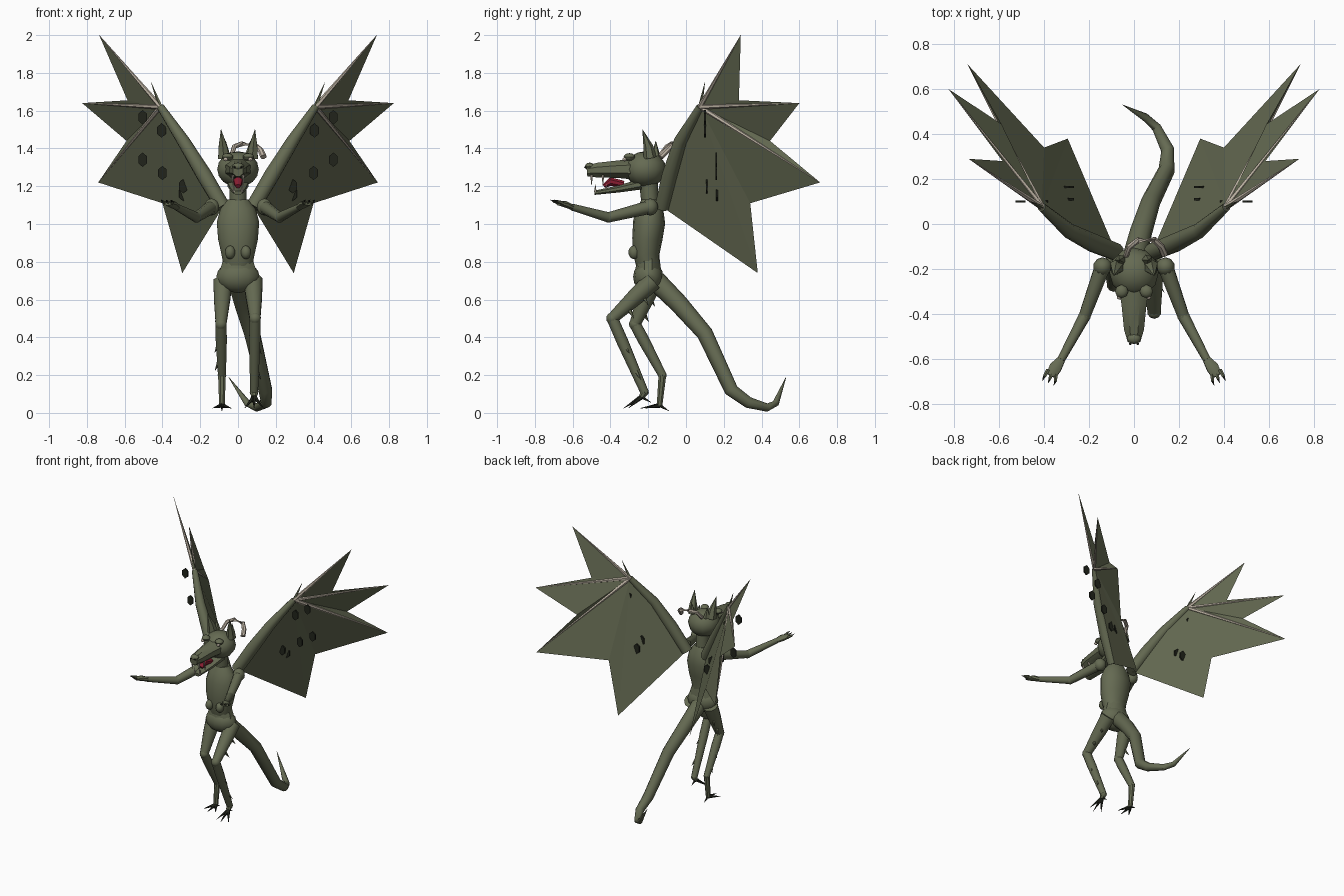
import bpy, bmesh, math
from mathutils import Vector, Matrix

if "Cube" in bpy.data.objects:
    bpy.data.objects.remove(bpy.data.objects["Cube"])


def material(name, rgb):
    m = bpy.data.materials.new(name)
    m.use_nodes = True
    m.diffuse_color = (*rgb, 1)
    m.node_tree.nodes["Principled BSDF"].inputs["Base Color"].default_value = (*rgb, 1)
    return m


SKIN = material("olive skin", (.13, .145, .085))
BONE = material("pale bone", (.5, .44, .36))
DARK = material("dark claw", (.015, .017, .011))
RED = material("red tongue", (.25, .012, .03))


def finish(name, bm, mat, smooth=True):
    me = bpy.data.meshes.new(name)
    bmesh.ops.recalc_face_normals(bm, faces=bm.faces)
    bm.to_mesh(me)
    bm.free()
    me.materials.append(mat)
    ob = bpy.data.objects.new(name, me)
    bpy.context.collection.objects.link(ob)
    if smooth:
        bpy.ops.object.select_all(action='DESELECT')
        ob.select_set(True)
        bpy.context.view_layer.objects.active = ob
        bpy.ops.object.shade_smooth_by_angle(angle=math.radians(40))
    return ob


def tube(name, pts, radii, mat=SKIN, sides=10):
    """Skin rings along a path; a radius may be a (width, depth) pair."""
    bm = bmesh.new()
    pts = [Vector(p) for p in pts]
    rings = []
    for i, p in enumerate(pts):
        t = (pts[min(i + 1, len(pts) - 1)] - pts[max(i - 1, 0)]).normalized()
        side = (Vector((1, 0, 0)) - t * t.x).normalized()
        other = t.cross(side)
        r = radii[i]
        a, b = r if isinstance(r, tuple) else (r, r)
        angles = [math.tau * (k + .5) / sides for k in range(sides)]
        rings.append([bm.verts.new(p + side * a * math.cos(w) + other * b * math.sin(w)) for w in angles])
    for lo, hi in zip(rings, rings[1:]):
        for k in range(sides):
            n = (k + 1) % sides
            bm.faces.new((lo[k], lo[n], hi[n], hi[k]))
    bm.faces.new(rings[0])
    bm.faces.new(rings[-1])
    return finish(name, bm, mat)


def ball(name, loc, size, mat=SKIN, u=12, v=8):
    bm = bmesh.new()
    m = Matrix.Translation(loc) @ Matrix.Diagonal((*size, 1))
    bmesh.ops.create_uvsphere(bm, u_segments=u, v_segments=v, radius=1, matrix=m)
    return finish(name, bm, mat)


def spike(name, a, b, r, mat=DARK, sides=5):
    return tube(name, [a, b], [r, .0008], mat, sides)


# Trunk
tube("torso", [(0, -.2, .77), (0, -.21, .84), (0, -.205, .92), (0, -.195, 1.01), (0, -.19, 1.08), (0, -.19, 1.13)],
     [(.075, .06), (.09, .07), (.108, .08), (.115, .085), (.095, .07), (.055, .045)], sides=14)
ball("pelvis", (0, -.2, .72), (.115, .08, .085))
tube("waist", [(0, -.2, .74), (0, -.2, .82)], [(.105, .07), (.08, .06)])
tube("neck", [(0, -.19, 1.1), (0, -.2, 1.24)], [.045, .05])

# Head
ball("skull", (0, -.215, 1.29), (.11, .11, .095))
tube("snout", [(0, -.27, 1.29), (0, -.36, 1.29), (0, -.47, 1.285), (0, -.525, 1.28)],
     [(.075, .06), (.06, .05), (.048, .042), (.03, .03)], sides=8)
ball("nose", (0, -.51, 1.305), (.032, .025, .02), u=8, v=6)
tube("lower_jaw", [(0, -.24, 1.21), (0, -.36, 1.185), (0, -.485, 1.165)],
     [(.06, .03), (.045, .02), (.025, .012)], sides=8)
tube("tongue", [(0, -.33, 1.21), (0, -.4, 1.225), (0, -.435, 1.2)],
     [(.025, .02), (.025, .025), (.015, .012)], RED, 8)
tube("horn", [(-.035, -.14, 1.36), (-.02, -.1, 1.41), (.02, -.072, 1.425), (.09, -.07, 1.415),
              (.12, -.1, 1.39), (.135, -.135, 1.355)], [.012, .013, .014, .015, .016, .017], BONE, 7)

for s, side in ((1, "left"), (-1, "right")):
    def P(x, y, z):
        return Vector((s * x, y, z))

    # Face details
    tube(side + "_ear", [P(.075, -.19, 1.35), P(.08, -.2, 1.41), P(.09, -.23, 1.5)],
         [(.035, .035), (.026, .026), .001], SKIN, 6)
    spike(side + "_ear_tuft", P(.06, -.16, 1.36), P(.065, -.16, 1.44), .025, SKIN)
    ball(side + "_brow", P(.055, -.3, 1.355), (.03, .03, .02), u=8, v=6)
    ball(side + "_eye", P(.065, -.325, 1.342), (.012, .012, .01), BONE, 8, 6)
    ball(side + "_nostril", P(.017, -.533, 1.3), (.006, .006, .006), DARK, 6, 4)
    for y in (-.5, -.44):
        spike(side + "_upper_tooth", P(.028, y, 1.26), P(.028, y, 1.205), .008, BONE)
        spike(side + "_lower_tooth", P(.022, y + .02, 1.17), P(.022, y + .02, 1.21), .007, BONE)
    ball(side + "_belly_lump", P(.042, -.275, .85), (.028, .03, .036), u=10)

    # Arm
    elbow, wrist = P(.22, -.41, 1.035), P(.325, -.605, 1.09)
    ball(side + "_shoulder", P(.14, -.19, 1.09), (.042, .042, .045), u=10)
    tube(side + "_upper_arm", [P(.14, -.19, 1.09), elbow], [.036, .027])
    ball(side + "_elbow", elbow, (.028, .028, .028), u=10)
    tube(side + "_forearm", [elbow, wrist], [.027, .018])
    tube(side + "_palm", [wrist, P(.35, -.64, 1.105), P(.37, -.675, 1.11)],
         [(.02, .016), (.03, .018), (.024, .012)], sides=8)
    for d in (-.025, 0, .025):
        base = P(.365 + d * .7, -.66 + d * .4, 1.11)
        tip = P(.375 + d, -.69 + d * .4, 1.12)
        tube(side + "_finger", [base, tip], [.01, .007], sides=6)
        spike(side + "_finger_claw", tip, tip + P(.007, -.018, .008), .006)

    # Wing
    root, mid, hand = P(.08, -.125, 1.09), P(.29, -.03, 1.44), P(.41, .075, 1.62)
    tips = [P(.735, .29, 2), P(.825, .6, 1.64), P(.74, .71, 1.22), P(.295, .38, .74)]
    notches = [P(.585, .28, 1.655), P(.59, .445, 1.44), P(.4, .34, 1.11)]
    tube(side + "_wing_arm", [root, P(.18, -.085, 1.26), mid, hand], [.04, .042, .034, .02])
    bm = bmesh.new()
    rim = [tips[0], notches[0], tips[1], notches[1], tips[2], notches[2], tips[3], root]
    hub = bm.verts.new(hand)
    vs = [bm.verts.new(p) for p in rim]
    for a, b in zip(vs, vs[1:]):
        bm.faces.new((hub, a, b))
    vm = bm.verts.new(mid)
    bm.faces.new((hub, vs[-1], vm))
    finish(side + "_wing_membrane", bm, SKIN, False)
    for t in tips[:3]:
        spike(side + "_wing_finger", hand, t, .014, BONE, 6)
    spike(side + "_wing_thumb", hand, P(.46, .1, 1.75), .012, SKIN)
    for x, y, z in ((.505, .1, 1.565), (.405, .1, 1.495), (.505, .16, 1.34),
                    (.4, .16, 1.27), (.29, .165, 1.16), (.29, .11, 1.2)):
        tube(side + "_wing_scale", [P(x, y - .005, z), P(x, y + .005, z)], [(.026, .038)] * 2, DARK, 6)

    # Leg: the two sides are caught mid-stride
    if s > 0:
        knee, ankle, toe_y = P(.09, -.39, .5), P(.085, -.22, .11), -.33
    else:
        knee, ankle, toe_y = P(.09, -.27, .47), P(.085, -.125, .2), -.24
    hip = P(.08, -.175, .7)
    foot = Vector((ankle.x, ankle.y - .015, .04 if s < 0 else .085))
    tube(side + "_thigh", [hip, hip.lerp(knee, .4), knee], [.052, .046, .03])
    ball(side + "_knee", knee, (.032, .032, .032), u=10)
    tube(side + "_shin", [knee, knee.lerp(ankle, .3), ankle], [.03, .031, .022])
    ball(side + "_ankle", ankle, (.023, .023, .023), u=8, v=6)
    tube(side + "_foot", [ankle, foot], [.022, .016], sides=8)
    for d in (-.05, 0, .05):
        tip = Vector((foot.x + d, toe_y + abs(d) * .5, .025))
        spike(side + "_toe", foot, tip, .014)
    spike(side + "_heel_claw", foot, foot + Vector((0, .05, -.03)), .01)
    for f in (.3, .65):
        for a, b in ((hip, knee), (knee, ankle)):
            p = a.lerp(b, f)
            spike(side + "_leg_thorn", p, p + P(.035, .04, -.07), .02, SKIN)

# Tail
tube("tail", [(0, -.16, .7), (.03, -.04, .58), (.075, .1, .42), (.145, .24, .12), (.15, .33, .055),
              (.1, .43, .028), (.05, .475, .05), (-.05, .53, .19)],
     [.055, .05, .043, .037, .03, .022, .018, .001])
